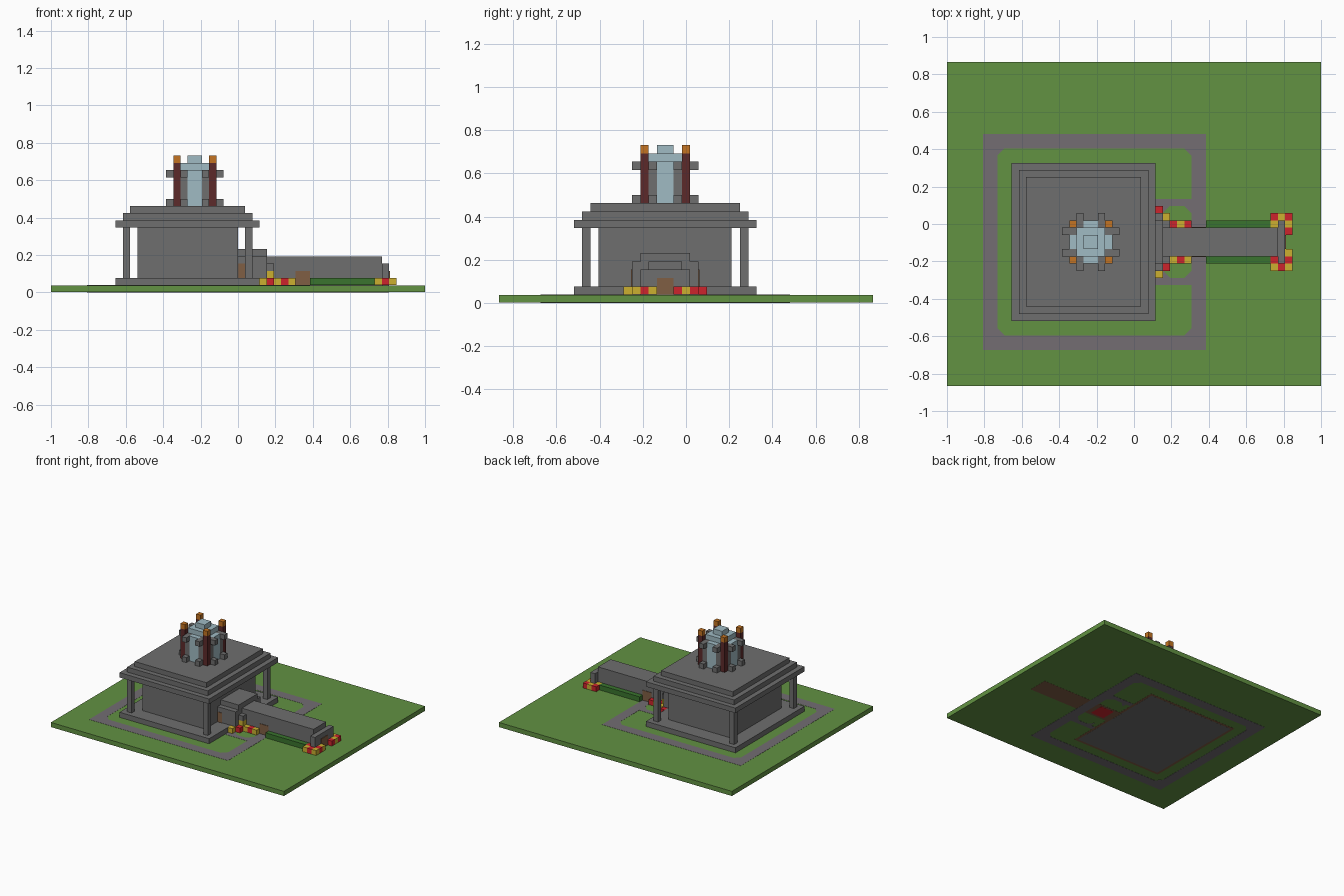
import bpy
import bmesh

cube = bpy.data.objects.get("Cube")
if cube:
    bpy.data.objects.remove(cube, do_unlink=True)

U = 1 / 26                      # one building block
OFFSET = (26, 22.5, 0)          # block grid centre


def material(name, rgb):
    lin = [((c / 255 + 0.055) / 1.055) ** 2.4 for c in rgb] + [1]
    m = bpy.data.materials.new(name)
    m.use_nodes = True
    m.diffuse_color = lin
    m.node_tree.nodes["Principled BSDF"].inputs["Base Color"].default_value = lin
    return m


grass = material("grass green", (98, 146, 66))
stone = material("stone gray", (110, 110, 110))
gravel = material("gravel gray", (115, 109, 114))
glass = material("pale blue", (160, 187, 196))
red = material("flower red", (205, 36, 44))
yellow = material("flower yellow", (204, 176, 48))
orange = material("flame orange", (196, 116, 34))
maroon = material("dark red", (92, 42, 42))
wood = material("wood brown", (128, 94, 68))
leaf = material("hedge green", (58, 116, 46))


def prism(bm, outline, z0, z1):
    """Extrude a flat outline given in block units."""
    rings = [[bm.verts.new(((x - OFFSET[0]) * U, (y - OFFSET[1]) * U, z * U))
              for x, y in outline] for z in (z0, z1)]
    bm.faces.new(rings[0][::-1])
    bm.faces.new(rings[1])
    n = len(outline)
    for i in range(n):
        j = (i + 1) % n
        bm.faces.new((rings[0][i], rings[0][j], rings[1][j], rings[1][i]))


def part(name, mat, boxes=(), wedges=()):
    """Boxes are (x0, x1, y0, y1, z0, z1); wedges are corner triangles."""
    bm = bmesh.new()
    for x0, x1, y0, y1, z0, z1 in boxes:
        prism(bm, [(x0, y0), (x1, y0), (x1, y1), (x0, y1)], z0, z1)
    for x, y, sx, sy, z0, z1 in wedges:
        prism(bm, [(x, y), (x + sx, y), (x, y + sy)], z0, z1)
    bmesh.ops.recalc_face_normals(bm, faces=bm.faces)
    me = bpy.data.meshes.new(name)
    bm.to_mesh(me)
    bm.free()
    me.materials.append(mat)
    ob = bpy.data.objects.new(name, me)
    bpy.context.collection.objects.link(ob)
    return ob


def cell(x, y, z0, z1):
    return (x, x + 1, y, y + 1, z0, z1)


# Ground and the path around the house
part("lawn", grass, [(0, 52, 0, 45, 0.03, 0.97)])
corners = [(7, 7, 1, 1), (34, 7, -1, 1), (7, 33, 1, -1), (34, 33, -1, -1)]
courts = [(34, 15, -1, 1), (30, 15, 1, 1), (34, 25, -1, -1), (30, 25, 1, -1)]
part("path", gravel,
     [(5, 36, 5, 7, 0, 1), (5, 36, 33, 35, 0, 1), (5, 7, 7, 33, 0, 1),
      (34, 36, 7, 33, 0, 1), (29, 34, 14, 15, 0, 1), (29, 34, 25, 26, 0, 1)],
     [(x, y, sx, sy, 0, 1) for x, y, sx, sy in corners + courts])

# Undersides of the house and corridor
part("footing", wood, [(9, 29, 9, 31, 0.01, 0.5), (29, 34, 18, 22, 0.01, 0.5),
                       (36, 47, 18, 22, 0.01, 0.5)])
part("cellar_floor", stone, [(9.5, 28.5, 9.5, 30.5, 0, 0.6)])
part("cellar_rug", red, [(30, 33, 18.5, 21.5, 0, 0.6)])

# House
part("house_base", stone, [(9, 29, 9, 31, 0.7, 2)])
part("house_walls", stone, [(12, 26, 12, 28, 2, 9)])
part("corner_posts", stone,
     [cell(x, y, 2, 9) for x in (10, 27) for y in (10, 29)])
for i in range(3):
    part(f"roof_tier_{i + 1}", stone, [(9 + i, 29 - i, 9 + i, 31 - i, 9 + i, 10 + i)])

# Entrance and corridor
part("entrance", stone, [(26, 30, 16, 24, 1, 5), (26, 30, 17, 23, 5, 6)])
part("entrance_step", stone, [(30, 31, 17, 23, 3, 4)])
part("corridor", stone, [(29, 46, 18, 22, 0.7, 5)])
part("corridor_end", stone, [(46, 47, 17, 23, 0.7, 4)])
T = 0.1
part("side_doors", wood,
     [(34, 36, 18 - T, 18, 1, 3), (34, 36, 22, 22 + T, 1, 3),
      (26, 27, 16 - T, 16, 2, 4), (26, 27, 24, 24 + T, 2, 4)])
part("end_door", wood, [(47, 47 + T, 19, 21, 1, 3)])
part("hedges", leaf, [(36, 45, y, y + 1, 1, 2) for y in (17, 22)])

# Flowers alternate colour, with the pattern swapped on the far side
near = [(29, 15), (30, 16), (31, 17), (32, 17), (33, 17),
        (45, 16), (46, 16), (47, 16), (47, 17), (47, 18)]
near_yellow, near_red = [], []
for i, (x, y) in enumerate(near):
    a, b = cell(x, y, 1, 2), cell(x, 39 - y, 1, 2)
    first, second = (near_yellow, near_red)
    if (i - (5 if i > 4 else 0)) % 2:
        first, second = second, first
    first.append(a)
    second.append(b)
near_yellow += [cell(30, 17, 1, 3), cell(30, 22, 1, 3), cell(45, 22, 1, 2)]
near_red.append(cell(45, 17, 1, 2))
part("yellow_flowers", yellow, near_yellow)
part("red_flowers", red, near_red)

# Roof tower
part("tower_posts", maroon,
     [cell(x, y, 12, 18) for x in (17, 22) for y in (17, 22)])
part("post_flames", orange,
     [cell(x, y, 18, 19) for x in (17, 22) for y in (17, 22)])
brackets, columns = [], []
for a in (18, 21):
    for b in (16, 23):
        for z in (12, 16):
            brackets += [cell(a, b, z, z + 1), cell(b, a, z, z + 1)]
    for b in (17, 22):
        columns += [cell(a, b, 12, 17), cell(b, a, 12, 17)]
part("tower_brackets", stone, brackets)
part("tower_columns", stone, columns)
part("tower_glass", glass,
     [(18, 22, 18, 22, 12, 18), (17, 23, 19, 21, 12, 17),
      (19, 21, 17, 23, 12, 17), (19, 21, 19, 21, 18, 19)])
